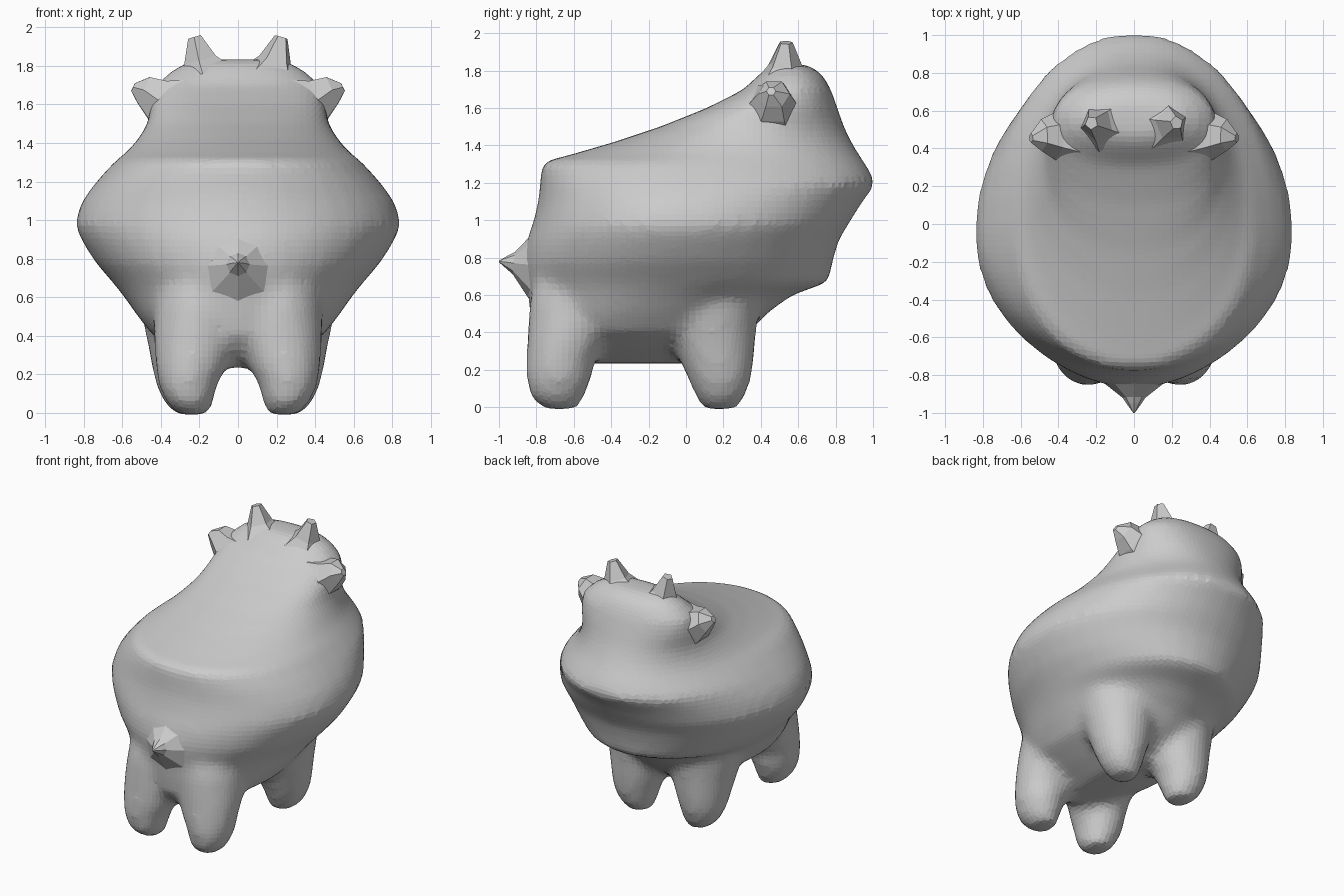
import bpy, bmesh, math
from mathutils import Vector


def ring(bm, cx, yc, z, w, front, back, n=40, p=2.0):
    """Horizontal oval whose +y and -y halves reach different distances."""
    vs = []
    for i in range(n):
        a = 2 * math.pi * i / n
        c, s = math.cos(a), math.sin(a)
        x = math.copysign(abs(c) ** (2 / p), c) * w
        y = math.copysign(abs(s) ** (2 / p), s)
        y *= (front - yc) if s > 0 else (yc - back)
        vs.append(bm.verts.new((cx + x, yc + y, z)))
    return vs


def loft(bm, rings):
    for a, b in zip(rings, rings[1:]):
        n = len(a)
        for i in range(n):
            j = (i + 1) % n
            bm.faces.new((a[i], a[j], b[j], b[i]))
    bm.faces.new(rings[0][::-1])
    bm.faces.new(rings[-1])


def finish(name, bm):
    bmesh.ops.recalc_face_normals(bm, faces=bm.faces)
    me = bpy.data.meshes.new(name)
    bm.to_mesh(me)
    bm.free()
    ob = bpy.data.objects.new(name, me)
    bpy.context.collection.objects.link(ob)
    return ob


# Torso and head: z, back y, widest y, front y, half width, squareness
BODY = [
    (0.235, -0.62, -0.22, 0.10, 0.12, 2.0),
    (0.31, -0.74, -0.22, 0.22, 0.28, 2.1),
    (0.40, -0.82, -0.23, 0.34, 0.44, 2.2),
    (0.50, -0.835, -0.20, 0.43, 0.52, 2.1),
    (0.60, -0.845, -0.15, 0.57, 0.59, 2.0),
    (0.67, -0.855, -0.10, 0.765, 0.645, 2.0),
    (0.78, -0.87, -0.08, 0.785, 0.74, 2.0),
    (0.90, -0.85, -0.06, 0.82, 0.815, 2.0),
    (0.98, -0.82, -0.05, 0.87, 0.85, 2.0),
    (1.10, -0.79, -0.05, 0.945, 0.81, 2.0),
    (1.20, -0.78, -0.03, 1.02, 0.735, 2.1),
    (1.31, -0.775, 0.00, 0.955, 0.635, 2.1),
    (1.35, -0.62, 0.10, 0.925, 0.58, 2.1),
    (1.42, -0.38, 0.22, 0.885, 0.52, 2.1),
    (1.50, -0.14, 0.35, 0.845, 0.47, 2.2),
    (1.60, 0.11, 0.46, 0.81, 0.455, 2.3),
    (1.70, 0.31, 0.53, 0.775, 0.43, 2.3),
    (1.78, 0.39, 0.55, 0.73, 0.34, 2.2),
    (1.835, 0.46, 0.56, 0.65, 0.24, 2.2),
]
bm = bmesh.new()
loft(bm, [ring(bm, 0, yc, z, w, f, b, p=p) for z, b, yc, f, w, p in BODY])

# Four stubby legs widening into the torso: z, centre x, centre y, x radius, y radius
REAR = [(-0.01, 0.23, -0.67, 0.08, 0.09), (0.05, 0.25, -0.69, 0.12, 0.145),
        (0.15, 0.26, -0.68, 0.155, 0.175), (0.25, 0.24, -0.67, 0.19, 0.185),
        (0.38, 0.22, -0.63, 0.22, 0.22), (0.55, 0.20, -0.57, 0.24, 0.27),
        (0.75, 0.18, -0.50, 0.24, 0.30)]
FRONT = [(-0.01, 0.24, 0.18, 0.08, 0.09), (0.05, 0.26, 0.185, 0.125, 0.13),
         (0.15, 0.27, 0.18, 0.16, 0.17), (0.25, 0.26, 0.165, 0.19, 0.20),
         (0.38, 0.25, 0.14, 0.225, 0.235), (0.55, 0.24, 0.12, 0.27, 0.27),
         (0.75, 0.22, 0.10, 0.28, 0.28)]
for side in (-1, 1):
    for leg in (REAR, FRONT):
        loft(bm, [ring(bm, side * x, y, z, rx, y + ry, y - ry, 20)
                  for z, x, y, rx, ry in leg])

# Fuse torso and legs into one soft skin
body = finish("body", bm)
rem = body.modifiers.new("fuse", 'REMESH')
rem.mode = 'VOXEL'
rem.voxel_size = 0.034
sm = body.modifiers.new("soften", 'SMOOTH')
sm.factor = 0.5
sm.iterations = 9


def spike(name, stations, sides=5):
    """Faceted taper through a list of (point, radius)."""
    bm = bmesh.new()
    axis = (Vector(stations[-1][0]) - Vector(stations[0][0])).normalized()
    q = axis.to_track_quat('Z', 'Y')
    rings = []
    for pt, r in stations:
        rings.append([bm.verts.new(Vector(pt) + q @ Vector(
            (r * math.cos(2 * math.pi * i / sides),
             r * math.sin(2 * math.pi * i / sides), 0))) for i in range(sides)])
    loft(bm, rings)
    return finish(name, bm)


# Horns and ears, mirrored across x
for s, tag in ((-1, "left"), (1, "right")):
    spike(tag + "_horn", [((s * 0.17, 0.53, 1.76), 0.15),
                          ((s * 0.195, 0.53, 1.83), 0.09),
                          ((s * 0.225, 0.535, 1.95), 0.036)])
    spike(tag + "_ear", [((s * 0.33, 0.46, 1.59), 0.17),
                         ((s * 0.42, 0.465, 1.625), 0.125),
                         ((s * 0.49, 0.47, 1.675), 0.085),
                         ((s * 0.545, 0.455, 1.69), 0.025)], 6)

# Stub tail flaring into the rump
spike("tail", [((0, -0.78, 0.76), 0.24), ((0, -0.865, 0.765), 0.13),
               ((0, -0.92, 0.77), 0.06), ((0, -0.95, 0.775), 0.04),
               ((0, -1.0, 0.78), 0.004)], 8)
